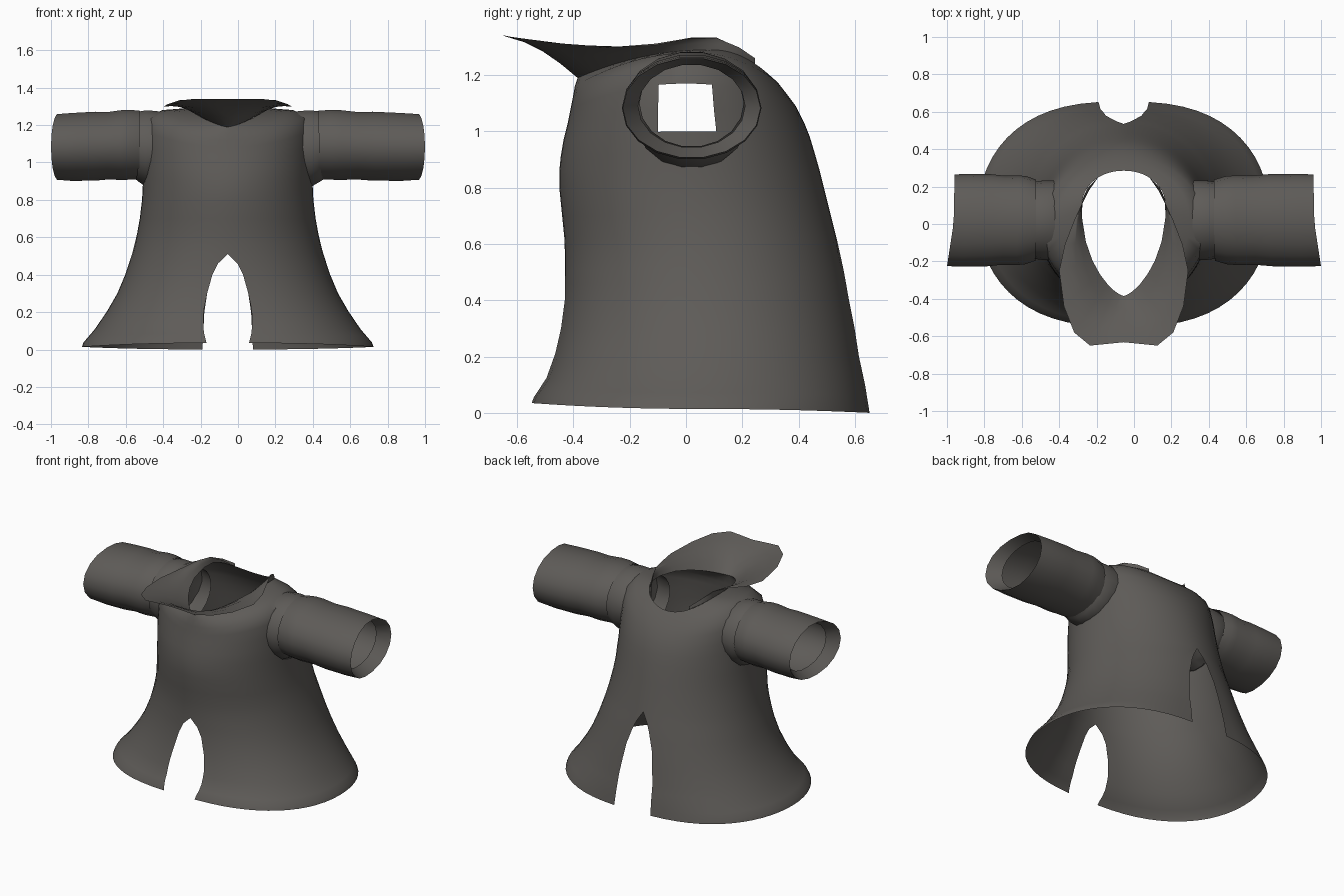
import bpy, bmesh, math

if "Cube" in bpy.data.objects:
    bpy.data.objects.remove(bpy.data.objects["Cube"])

CX = -0.055   # garment centreline

cloth = bpy.data.materials.new("dark grey cloth")
cloth.diffuse_color = (0.112, 0.105, 0.097, 1)
cloth.use_nodes = True
cloth.node_tree.nodes["Principled BSDF"].inputs["Base Color"].default_value = cloth.diffuse_color


def lerp_table(table, z):
    """Linear lookup in rows of (key, values...)."""
    for a, b in zip(table, table[1:]):
        if z <= b[0]:
            t = max(0, (z - a[0]) / (b[0] - a[0]))
            return [p + (q - p) * t for p, q in zip(a[1:], b[1:])]
    return list(table[-1][1:])


def loft(name, strips, drop=None, closed=False):
    """Skin rows of points; each strip is a list of equally long rows."""
    bm = bmesh.new()
    for rows in strips:
        grid = [[bm.verts.new(p) for p in row] for row in rows]
        for r0, r1 in zip(grid, grid[1:]):
            n = len(r0)
            for i in range(n if closed else n - 1):
                j = (i + 1) % n
                bm.faces.new((r0[i], r0[j], r1[j], r1[i]))
    bmesh.ops.remove_doubles(bm, verts=bm.verts, dist=0.0005)
    if drop:
        gone = [f for f in bm.faces if drop(f.calc_center_median())]
        bmesh.ops.delete(bm, geom=gone, context='FACES')
    bmesh.ops.recalc_face_normals(bm, faces=bm.faces)
    me = bpy.data.meshes.new(name)
    bm.to_mesh(me)
    bm.free()
    ob = bpy.data.objects.new(name, me)
    bpy.context.collection.objects.link(ob)
    me.materials.append(cloth)
    bpy.ops.object.select_all(action='DESELECT')
    ob.select_set(True)
    bpy.context.view_layer.objects.active = ob
    bpy.ops.object.shade_smooth_by_angle(angle=math.radians(50))
    return ob


# --- coat body: two halves that part at the front and back slits ---
SKIRT = [  # z, half width, front y, back y
    (0.0, 0.78, -0.55, 0.655), (0.02, 0.775, -0.545, 0.652),
    (0.1, 0.71, -0.50, 0.64), (0.2, 0.645, -0.47, 0.62),
    (0.3, 0.59, -0.45, 0.605), (0.4, 0.548, -0.435, 0.585),
    (0.5, 0.515, -0.43, 0.565), (0.6, 0.488, -0.43, 0.54),
    (0.7, 0.47, -0.44, 0.515), (0.8, 0.458, -0.45, 0.49),
]
SLIT_F = [(0, 0.105), (0.1, 0.13), (0.2, 0.13), (0.3, 0.11),
          (0.4, 0.082), (0.46, 0.052), (0.51, 0)]
SLIT_B = [(0, 0.135), (0.2, 0.125), (0.4, 0.095), (0.54, 0.05), (0.62, 0)]
# half width, front y, back y, z at front, side and back,
# y of the widest point, front and back roundness
rows = []
for z in (0, 0.025, 0.06, 0.1, 0.15, 0.2, 0.3, 0.4, 0.46, 0.51, 0.56, 0.62, 0.7, 0.8):
    hw, yf, yb = lerp_table(SKIRT, z)
    lift = 0.035 * max(0, 1 - z / 0.3)
    p = 0.76 + 0.28 * min(1, z / 0.6)
    rows.append((hw, yf, yb, z + lift, z + lift * 0.4, z, (yf + yb) / 2, p, p))
rows += [
    (0.455, -0.45, 0.475, 0.86, 0.86, 0.86, 0.02, 1.04, 1.04),
    (0.452, -0.445, 0.458, 0.91, 0.92, 0.92, 0.01, 1.02, 1.02),
    (0.45, -0.435, 0.44, 0.97, 1.0, 0.98, 0.005, 1.0, 1.0),
    (0.448, -0.42, 0.42, 1.03, 1.08, 1.03, 0.0, 1.0, 1.0),
    (0.445, -0.41, 0.39, 1.08, 1.17, 1.09, 0.0, 1.0, 1.0),
    (0.425, -0.402, 0.36, 1.12, 1.245, 1.13, 0.0, 1.0, 1.0),
    (0.35, -0.395, 0.325, 1.16, 1.28, 1.175, 0.03, 1.1, 1.0),
    (0.225, -0.385, 0.285, 1.19, 1.29, 1.21, 0.09, 1.4, 0.95),
]
NECK = rows[-1]


def body_point(row, a, s=1):
    hw, yf, yb, zf, zs, zb, mid, pf, pb = row
    c, n = max(0, math.cos(a)), math.sin(a)
    x = hw * c ** (pb if n > 0 else pf) if c > 1e-6 else 0
    y = mid + (yb - mid if n > 0 else yf - mid) * abs(n) ** 0.96
    z = zs + ((zb if n > 0 else zf) - zs) * n * n
    return (CX + s * x, y, z)


def half_body(s, n=28):
    out = []
    for row in rows:
        w = [lerp_table(t, z)[0] for t, z in ((SLIT_F, row[3]), (SLIT_B, row[5]))]
        a0, a1 = (math.acos((v / row[0]) ** (1 / p)) for v, p in zip(w, row[7:]))
        out.append([body_point(row, -a0 + (a0 + a1) * i / n, s) for i in range(n + 1)])
    return out


def in_armhole(p):
    return (abs(p.x - CX) > 0.3 and
            ((p.y - 0.0) / 0.11) ** 2 + ((p.z - 1.08) / 0.11) ** 2 < 1)


loft("coat_body", [half_body(1), half_body(-1)], drop=in_armhole)

# --- sleeves: shoulder, seam tucked inward, tube, hem turned in at the cuff ---
SLEEVE = [  # distance, y radius, z radius, centre z
    (0.30, 0.20, 0.165, 1.085), (0.38, 0.212, 0.195, 1.083),
    (0.44, 0.212, 0.208, 1.074), (0.485, 0.205, 0.19, 1.085),
    (0.55, 0.185, 0.155, 1.10), (0.475, 0.217, 0.187, 1.092),
    (0.53, 0.235, 0.189, 1.095), (0.58, 0.24, 0.19, 1.093),
    (0.66, 0.238, 0.183, 1.09), (0.74, 0.246, 0.187, 1.087),
    (0.88, 0.248, 0.184, 1.083), (0.962, 0.245, 0.178, 1.083),
    (0.89, 0.19, 0.148, 1.09),
]


def sleeve(s, n=18):
    out = []
    for d, ry, rz, cz in SLEEVE:
        t = max(0, (d - 0.4) / 0.562)
        ring = []
        for i in range(n):
            a = 2 * math.pi * i / n
            y, z = ry * math.cos(a), rz * math.sin(a)
            x = s * (d + t * (0.018 * abs(math.cos(a)) - 0.08 * y))
            ring.append((x + CX * (1 - t), y + 0.02, cz + z))
        out.append(ring)
    return out


for side, s in (("right", 1), ("left", -1)):
    loft(side + "_sleeve", [sleeve(s)], closed=True)

# --- collar: broad brim rising forward from the neckline ---
BRIM = [  # neckline angle, outer offset from centreline, y, z
    (-90, 0.0, -0.632, 1.338), (-80, 0.10, -0.642, 1.34),
    (-70, 0.18, -0.65, 1.34), (-60, 0.265, -0.58, 1.33),
    (-48, 0.32, -0.44, 1.312), (-36, 0.345, -0.25, 1.298),
    (-22, 0.315, -0.11, 1.305), (-6, 0.265, 0.02, 1.33),
    (12, 0.225, 0.10, 1.33), (32, 0.185, 0.18, 1.29), (52, 0.14, 0.245, 1.24),
]


def brim(s):
    out = []
    for deg, dx, y, z in BRIM:
        p = body_point(NECK, math.radians(deg), s)
        q = (CX + s * dx, y, z)
        col = []
        for k in range(5):
            t = k / 4
            bulge = 0.02 * math.sin(math.pi * t)
            col.append((p[0] + (q[0] - p[0]) * t, p[1] + (q[1] - p[1]) * t,
                        p[2] + (q[2] - p[2]) * t + bulge))
        out.append(col)
    return out


loft("collar", [brim(1), brim(-1)])
